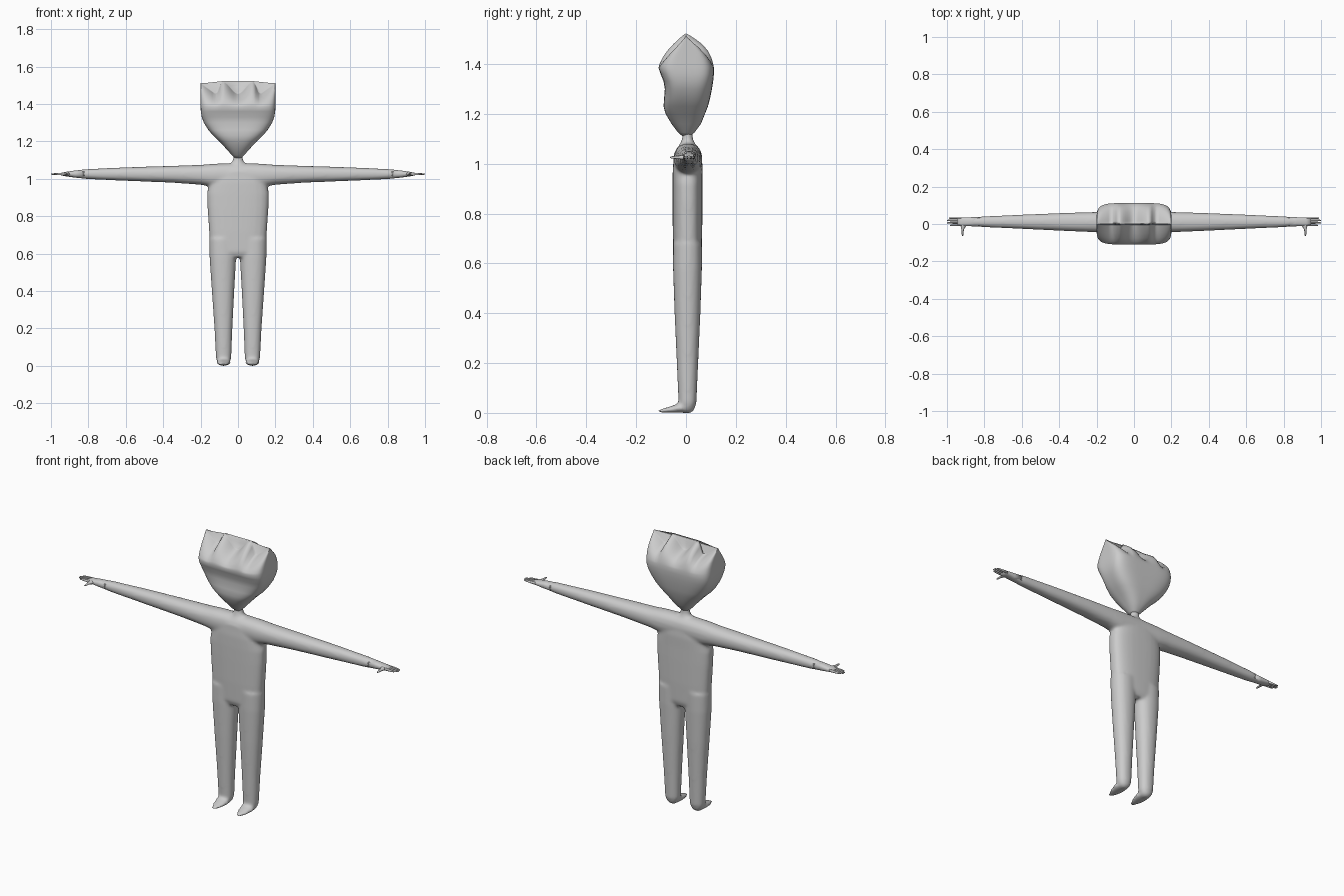
import bpy, bmesh, math
from mathutils import Vector

old = bpy.data.objects.get("Cube")
if old:
    bpy.data.objects.remove(old)

grey = bpy.data.materials.new("plain_grey")
grey.use_nodes = True
grey.diffuse_color = (0.6, 0.6, 0.6, 1)
grey.node_tree.nodes["Principled BSDF"].inputs["Base Color"].default_value = (0.6, 0.6, 0.6, 1)


def ring(n, segs):
    """Unit superellipse, evenly spread by angle."""
    points = []
    for i in range(segs):
        a = math.tau * i / segs
        c, s = math.cos(a), math.sin(a)
        r = (abs(c) ** n + abs(s) ** n) ** (-1 / n)
        points.append((c * r, s * r))
    return points


def skin(bm, rings):
    """Join rings of points into a closed tube."""
    rows = [[bm.verts.new(p) for p in r] for r in rings]
    count = len(rows[0])
    for low, high in zip(rows, rows[1:]):
        for i in range(count):
            j = (i + 1) % count
            bm.faces.new((low[i], low[j], high[j], high[i]))
    bm.faces.new(rows[0][::-1])
    bm.faces.new(rows[-1])


def loft(bm, axis, rows, n=2.0, segs=32, flip=1):
    """Rows are (position, centre a, centre b, half a, half b) along the axis."""
    rings = []
    for t, ca, cb, ha, hb in rows:
        pts = [(ca + ha * u, cb + hb * v) for u, v in ring(n, segs)]
        place = {"x": lambda a, b: (t * flip, a, b),
                 "y": lambda a, b: (a * flip, t, b),
                 "z": lambda a, b: (a * flip, b, t)}[axis]
        rings.append([Vector(place(a, b)) for a, b in pts])
    skin(bm, rings)


def finish(bm, name):
    bmesh.ops.recalc_face_normals(bm, faces=bm.faces)
    mesh = bpy.data.meshes.new(name)
    bm.to_mesh(mesh)
    bm.free()
    mesh.materials.append(grey)
    for p in mesh.polygons:
        p.use_smooth = True
    ob = bpy.data.objects.new(name, mesh)
    bpy.context.collection.objects.link(ob)
    return ob


# Body: torso, neck, legs, feet and arms fused into one soft skin
body = bmesh.new()
loft(body, "z", [(0.58, 0, .006, .12, .045), (0.61, 0, .006, .146, .056),
                 (0.72, 0, .006, .154, .059), (0.85, 0, .006, .163, .06),
                 (0.92, 0, .006, .165, .06), (0.98, 0, .007, .155, .06),
                 (1.04, 0, .007, .13, .055), (1.07, 0, .007, .09, .035)], n=2.8)
loft(body, "z", [(1.03, 0, .006, .07, .04), (1.08, 0, .006, .04, .03),
                 (1.10, 0, .006, .026, .022), (1.16, 0, .006, .022, .02)])
for side in (1, -1):
    loft(body, "z", [(0.0, .077, .006, .016, .016), (.012, .077, .006, .031, .027),
                     (.04, .077, .006, .041, .036), (.2, .078, .006, .048, .043),
                     (.4, .08, .006, .06, .052), (.58, .081, .006, .071, .058),
                     (.68, .081, .006, .073, .058)], n=2.2, flip=side)
    loft(body, "y", [(.02, .077, .02, .03, .019), (-.03, .077, .019, .038, .019),
                     (-.07, .077, .012, .03, .012), (-.112, .077, .006, .012, .006)], flip=side)
    loft(body, "x", [(-.02, .008, 1.02, .056, .064), (.13, .009, 1.018, .056, .062),
                     (.2, .01, 1.021, .054, .053), (.35, .011, 1.024, .049, .045),
                     (.6, .012, 1.025, .038, .036), (.8, .012, 1.025, .029, .027),
                     (.88, .012, 1.025, .024, .019)], n=2.3, flip=side)
body = finish(body, "body")
remesh = body.modifiers.new("fuse", "REMESH")
remesh.mode = "VOXEL"
remesh.voxel_size = 0.008
remesh.use_smooth_shade = True
soften = body.modifiers.new("soften", "SMOOTH")
soften.factor = 0.5
soften.iterations = 8

# Hands: palm, four fingers and a forward thumb, mirrored
hand = bmesh.new()
loft(hand, "x", [(.82, .012, 1.025, .026, .022), (.87, .012, 1.025, .024, .019),
                 (.92, .012, 1.025, .024, .012), (.945, .012, 1.025, .022, .007)], n=2.5, segs=20)
for y, tip in ((-.007, .985), (.006, 1.0), (.019, 1.0), (.031, .99)):
    loft(hand, "x", [(.92, y, 1.025, .005, .008), (.96, y, 1.025, .005, .006),
                     (tip - .006, y, 1.025, .004, .004), (tip, y, 1.025, .002, .002)], segs=10)
loft(hand, "y", [(.01, .912, 1.025, .022, .011), (-.014, .913, 1.025, .013, .009),
                 (-.03, .916, 1.025, .006, .006), (-.055, .916, 1.025, .005, .005),
                 (-.064, .916, 1.025, .002, .002)], segs=12)
hands = finish(hand, "hands")
hands.modifiers.new("both_sides", "MIRROR")


# Head: wedge rising to a scalloped crown ridge
def crest(x):
    stops = [(0, 1.455), (.082, 1.522), (.118, 1.453), (.2, 1.512)]
    x = min(abs(x), .2)
    for (x0, z0), (x1, z1) in zip(stops, stops[1:]):
        if x <= x1:
            f = (x - x0) / (x1 - x0)
            if x1 < .2:
                f = f * f * (3 - 2 * f)
            return z0 + (z1 - z0) * f


# height, half width, front depth, back depth, squareness
face_rows = [(1.112, .018, .016, .02, 2), (1.125, .032, .032, .034, 2.2),
             (1.16, .063, .058, .06, 2.6), (1.2, .1, .082, .076, 3),
             (1.23, .132, .09, .088, 3.3), (1.26, .158, .088, .096, 3.6),
             (1.3, .183, .085, .104, 4), (1.33, .194, .09, .109, 4.5),
             (1.36, .199, .102, .112, 5), (1.385, .2, .11, .112, 5)]
crown_rows = [(.12, .106, .109), (.3, .094, .102), (.5, .075, .088), (.7, .05, .064),
              (.85, .028, .036), (.95, .012, .015), (1, .003, .003)]
rings = []
for z, w, front, back, n in face_rows:
    rings.append([Vector((u * w, v * (back if v > 0 else front), z)) for u, v in ring(n, 112)])
base = face_rows[-1][0]
for t, front, back in crown_rows:
    rings.append([Vector((u * .2, v * (back if v > 0 else front),
                          base + (crest(u * .2) - base) * t)) for u, v in ring(5, 112)])
head = bmesh.new()
skin(head, rings)
# Close the thin ridge with strips straight across it
head.faces.ensure_lookup_table()
cap = head.faces[-1]
top = list(cap.verts)
head.faces.remove(cap)
count = len(top)
for i in range(count // 2):
    quad = [top[i], top[i + 1], top[count // 2 - i - 1], top[count // 2 - i]]
    if i < count // 4:
        head.faces.new(quad) if len(set(quad)) == 4 else None
bmesh.ops.holes_fill(head, edges=[e for e in head.edges if e.is_boundary], sides=0)
finish(head, "head")
